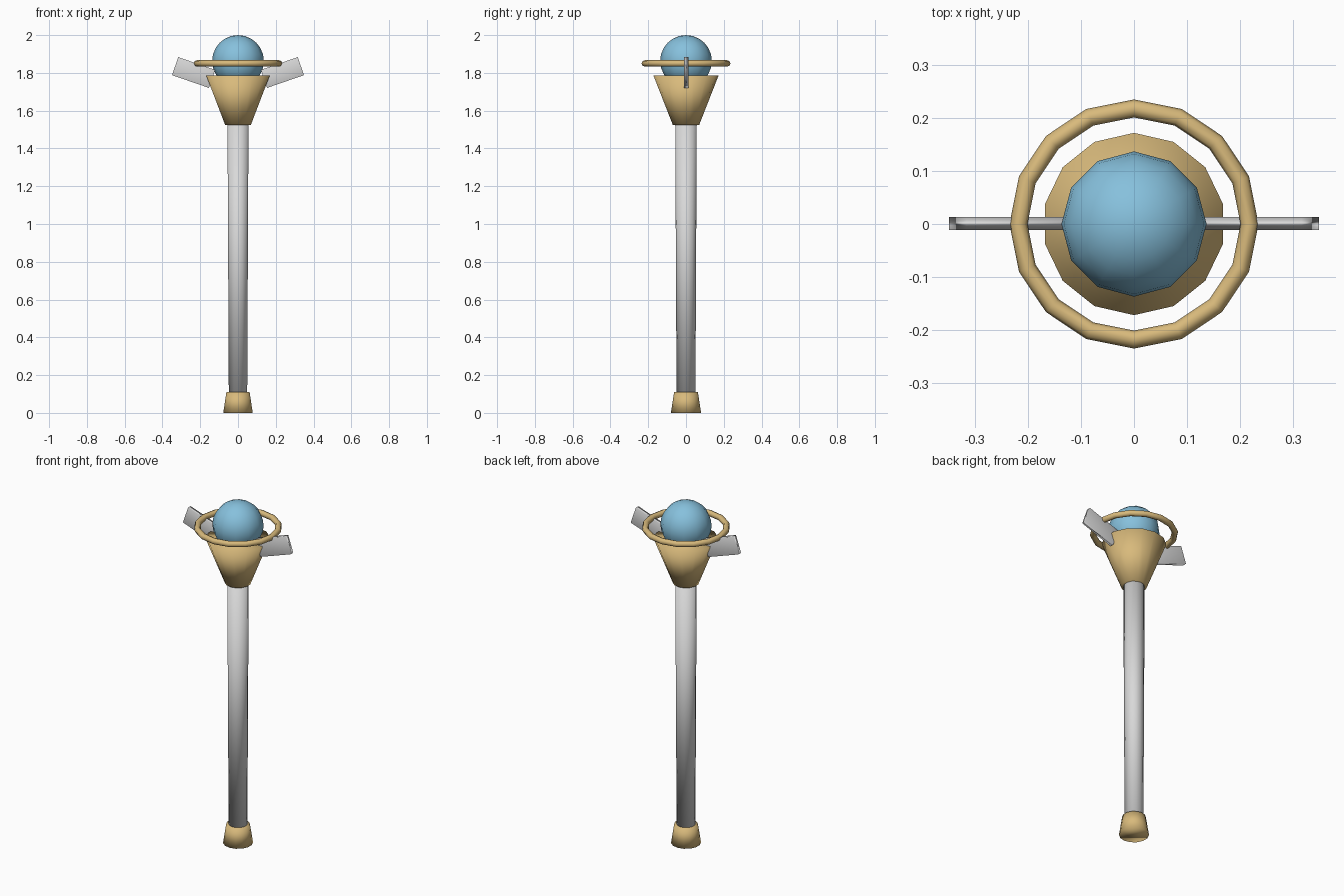
import bpy
from math import radians

cube = bpy.data.objects.get("Cube")
if cube:
    bpy.data.objects.remove(cube, do_unlink=True)


def material(name, rgb):
    mat = bpy.data.materials.new(name)
    mat.use_nodes = True
    colour = (*rgb, 1)
    mat.diffuse_color = colour
    bsdf = next(n for n in mat.node_tree.nodes if n.type == 'BSDF_PRINCIPLED')
    bsdf.inputs["Base Color"].default_value = colour
    return mat


gold = material("pale gold", (0.69, 0.49, 0.20))
silver = material("silver", (0.69, 0.69, 0.69))
blue = material("sky blue", (0.24, 0.53, 0.72))


def finish(name, mat):
    """Name, colour and softly shade the newest object."""
    obj = bpy.context.object
    obj.name = name
    obj.data.materials.append(mat)
    bpy.ops.object.shade_smooth()
    return obj


def tapered(name, mat, bottom_radius, top_radius, z0, z1):
    """Closed tapered cylinder standing between two heights."""
    bpy.ops.mesh.primitive_cone_add(
        vertices=14, radius1=bottom_radius, radius2=top_radius,
        depth=z1 - z0, location=(0, 0, (z0 + z1) / 2))
    return finish(name, mat)


# Handle: foot, shaft and flared cup
tapered("foot", gold, 0.08, 0.063, 0, 0.11)
tapered("shaft", silver, 0.05, 0.057, 0.1, 1.54)
tapered("cup", gold, 0.07, 0.172, 1.525, 1.785)

# Orb resting in the cup
bpy.ops.mesh.primitive_uv_sphere_add(
    segments=12, ring_count=12, radius=0.137, location=(0, 0, 1.863))
finish("orb", blue)

# Ring floating around the orb
bpy.ops.mesh.primitive_torus_add(
    major_segments=16, minor_segments=8, major_radius=0.218,
    minor_radius=0.017, location=(0, 0, 1.85))
finish("ring", gold)

# Flat wings rising from both sides of the cup
for side, label in ((1, "left"), (-1, "right")):
    bpy.ops.mesh.primitive_cube_add(
        size=1, location=(side * 0.235, 0.001, 1.802),
        rotation=(0, radians(-19 * side), 0))
    bpy.context.object.scale = (0.207, 0.025, 0.101)
    finish(label + "_wing", silver)
